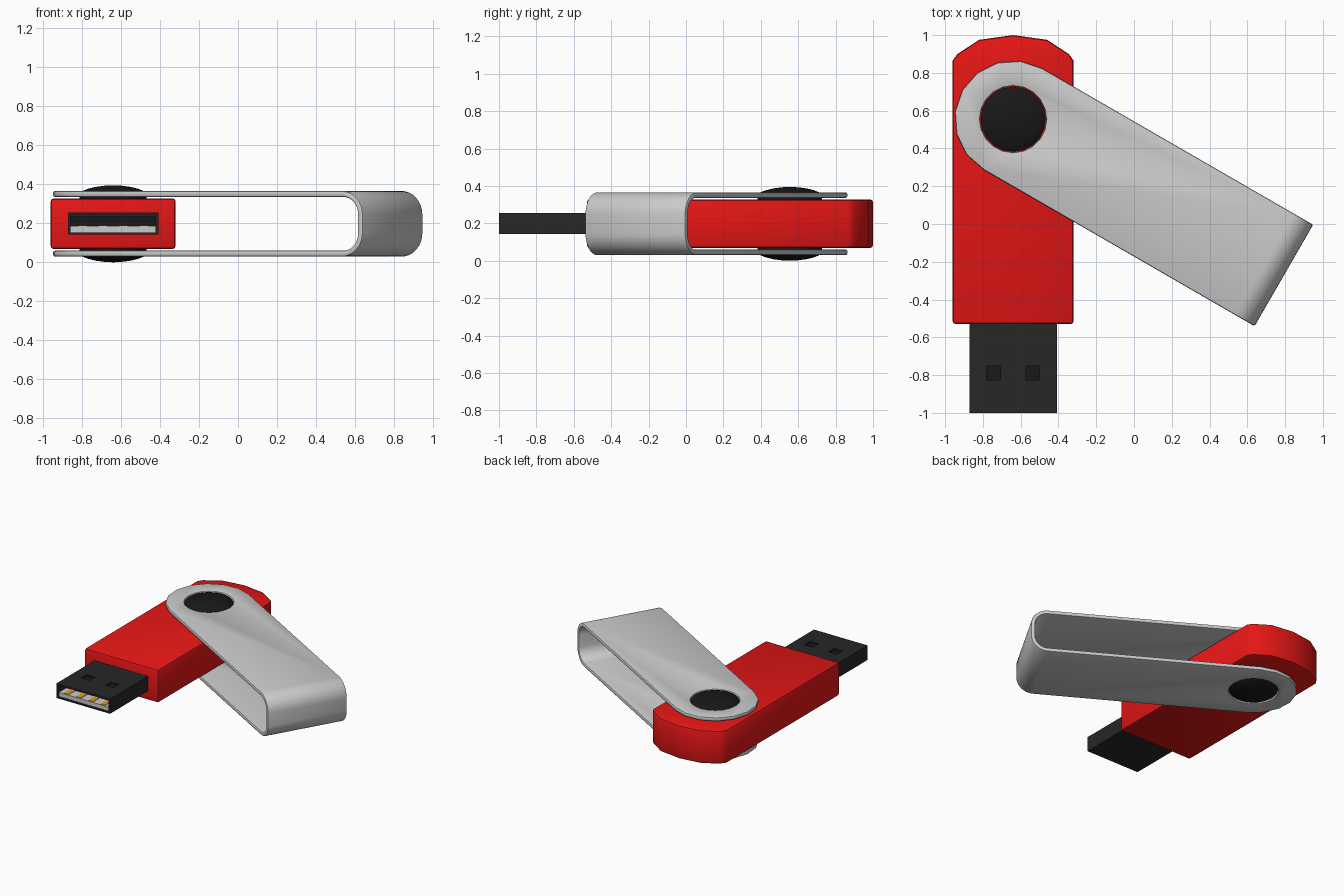
import bpy, bmesh, math
from mathutils import Matrix

if "Cube" in bpy.data.objects:
    bpy.data.objects.remove(bpy.data.objects["Cube"])

ZC = 0.1975            # mid height of the whole stick
PX, PY = -0.64, 0.555  # swivel pivot


def material(name, rgb):
    m = bpy.data.materials.new(name)
    m.diffuse_color = (*rgb, 1)
    m.use_nodes = True
    m.node_tree.nodes["Principled BSDF"].inputs["Base Color"].default_value = m.diffuse_color
    return m


RED = material("red plastic", (0.8, 0.008, 0.008))
DARK = material("dark shell", (0.02, 0.02, 0.02))
BLACK = material("black rivet", (0.009, 0.009, 0.009))
GOLD = material("gold contact", (0.75, 0.3, 0.02))
WHITE = material("pale plastic", (0.7, 0.7, 0.72))


def make(name, bm, mat=None, loc=(0, 0, 0), rot=0):
    me = bpy.data.meshes.new(name)
    bm.to_mesh(me)
    bm.free()
    ob = bpy.data.objects.new(name, me)
    ob.location, ob.rotation_euler.z = loc, rot
    bpy.context.collection.objects.link(ob)
    if mat:
        me.materials.append(mat)
    return ob


def modify(ob, kind, **props):
    bpy.context.view_layer.update()
    m = ob.modifiers.new(kind.title(), kind)
    for k, v in props.items():
        setattr(m, k, v)
    bpy.context.view_layer.objects.active = ob
    bpy.ops.object.modifier_apply(modifier=m.name)


def cut(ob, cutter):
    modify(ob, 'BOOLEAN', operation='DIFFERENCE', object=cutter, solver='EXACT')
    bpy.data.objects.remove(cutter)


def bevel(ob, width, segs=2, angle=50):
    modify(ob, 'BEVEL', width=width, segments=segs, limit_method='ANGLE',
           angle_limit=math.radians(angle), use_clamp_overlap=False)


def smooth(ob, angle=35):
    bpy.ops.object.select_all(action='DESELECT')
    ob.select_set(True)
    bpy.context.view_layer.objects.active = ob
    bpy.ops.object.shade_smooth_by_angle(angle=math.radians(angle))


def box(name, x, y, z, mat=None):
    bm = bmesh.new()
    size = [b - a for a, b in (x, y, z)]
    mid = [(a + b) / 2 for a, b in (x, y, z)]
    bmesh.ops.create_cube(bm, size=1, matrix=Matrix.Translation(mid) @ Matrix.Diagonal((*size, 1)))
    return make(name, bm, mat)


# Red body: half outline mirrored about the pivot line, extruded upward
half = [(0.32, -0.53), (0.32, 0.865), (0.295, 0.90), (0.18, 0.975)]
outline = half + [(0, 1.0)] + [(-x, y) for x, y in reversed(half)]
bm = bmesh.new()
face = bm.faces.new([bm.verts.new((PX + x, y, 0.068)) for x, y in outline])
top = bmesh.ops.extrude_face_region(bm, geom=[face])["geom"]
bmesh.ops.translate(bm, vec=(0, 0, 0.26), verts=[v for v in top if isinstance(v, bmesh.types.BMVert)])
bmesh.ops.recalc_face_normals(bm, faces=bm.faces)
body = make("body", bm, RED)
bevel(body, 0.016)
smooth(body)

# Plug shell: hollow box with two latch windows in the top
shell = box("plug_shell", (-0.872, -0.408), (-1.0, -0.50), (0.142, 0.256), DARK)
cut(shell, box("cutter", (-0.858, -0.422), (-1.1, -0.56), (0.154, 0.244)))
for side in (-1, 1):
    cx = PX + side * 0.104
    cut(shell, box("cutter", (cx - 0.037, cx + 0.037), (-0.825, -0.752), (0.22, 0.3)))

# Dark liner closing the windows, pale tongue and gold contacts
box("plug_liner", (-0.858, -0.422), (-0.90, -0.555), (0.186, 0.236), BLACK)
box("plug_tongue", (-0.858, -0.422), (-0.99, -0.555), (0.154, 0.186), WHITE)
for i in range(4):
    cx = PX + (i - 1.5) * 0.105
    box("contact", (cx - 0.02, cx + 0.02), (-0.985, -0.80), (0.184, 0.189), GOLD)

# Swivel cover: U-shaped strip with rounded tips
R, L, H, C = 0.31, 1.655, 0.168, 0.12
stations = []
for i in range(5):
    a = i * math.pi / 8
    stations.append((-R * math.cos(a), H, R * math.sin(a)))
for i in range(9):
    a = i * math.pi / 16
    stations.append((L - C + C * math.sin(a), H - C + C * math.cos(a), R))
stations += [(u, -z, w) for u, z, w in reversed(stations)]
bm = bmesh.new()
rows = [[bm.verts.new((u, s * w, z)) for s in ((-1, 1) if w > 1e-6 else (0,))]
        for u, z, w in stations]
for a, b in zip(rows, rows[1:]):
    bm.faces.new([a[0]] + b + a[1:])
cover = make("swivel_cover", bm, None, (PX, PY, ZC), math.radians(-30))
modify(cover, 'SOLIDIFY', thickness=0.03, offset=-1, use_even_offset=True)
modify(cover, 'DECIMATE', decimate_type='DISSOLVE', angle_limit=math.radians(1))
bm = bmesh.new()
bmesh.ops.create_cone(bm, cap_ends=True, segments=20, radius1=0.176, radius2=0.176, depth=1)
cut(cover, make("cutter", bm, None, (PX, PY, ZC)))
bevel(cover, 0.009)
smooth(cover)

# Rivet: domed cap lathed at the pivot, mirrored to the underside
profile = [(0.172, 0.125), (0.172, 0.158), (0.16, 0.167), (0.13, 0.179),
           (0.09, 0.189), (0.045, 0.195), (0, 0.1975)]
bm = bmesh.new()
pts = [bm.verts.new((r, 0, z)) for r, z in profile]
edges = [bm.edges.new(p) for p in zip(pts, pts[1:])]
bmesh.ops.spin(bm, geom=pts + edges, axis=(0, 0, 1), cent=(0, 0, 0),
               angle=math.tau, steps=20, use_duplicate=False)
bmesh.ops.remove_doubles(bm, verts=bm.verts, dist=1e-4)
bmesh.ops.recalc_face_normals(bm, faces=bm.faces)
if max(bm.faces, key=lambda f: f.calc_center_median().z).normal.z < 0:
    bmesh.ops.reverse_faces(bm, faces=bm.faces)
rivet = make("rivet", bm, BLACK, (PX, PY, ZC))
modify(rivet, 'MIRROR', use_axis=(False, False, True), use_clip=False)
smooth(rivet)
